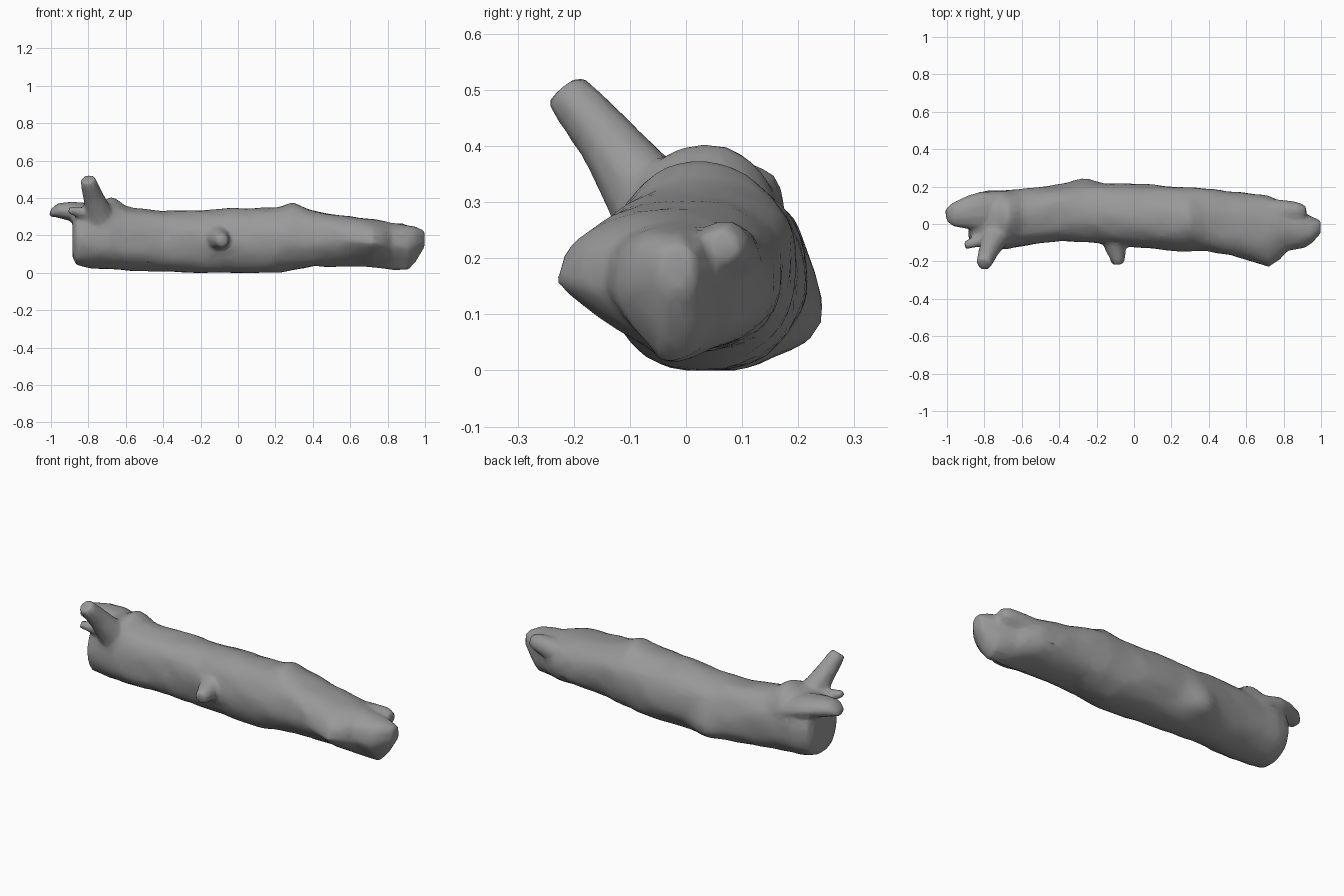
import bpy, bmesh, math
from mathutils import Vector, noise

bm = bmesh.new()


def ring_tube(rings):
    """Skin closed rings of points and cap both ends."""
    loops = [[bm.verts.new(p) for p in r] for r in rings]
    n = len(loops[0])
    for a, b in zip(loops, loops[1:]):
        for i in range(n):
            j = (i + 1) % n
            bm.faces.new((a[i], a[j], b[j], b[i]))
    bm.faces.new(loops[0][::-1])
    bm.faces.new(loops[-1])


def stub(points, flat=1.0, n=10):
    """Branch stub through points (x, y, z, radius); flat squeezes it."""
    d = (Vector(points[-1][:3]) - Vector(points[0][:3])).normalized()
    u = d.cross(Vector((0, 0, 1))).normalized()
    v = d.cross(u)
    ring_tube([[Vector((x, y, z)) + u * r * math.cos(2 * math.pi * i / n)
                + v * r * flat * math.sin(2 * math.pi * i / n) for i in range(n)]
               for x, y, z, r in points])


# Trunk: x, y min, y max, z min, z max
trunk = [
    (-0.885, -0.07, 0.12, 0.08, 0.30), (-0.865, -0.115, 0.16, 0.04, 0.34),
    (-0.78, -0.13, 0.18, 0.025, 0.365), (-0.68, -0.135, 0.185, 0.018, 0.375),
    (-0.60, -0.12, 0.19, 0.015, 0.35), (-0.40, -0.095, 0.21, 0.005, 0.335),
    (-0.20, -0.10, 0.215, 0.0, 0.335), (0.0, -0.125, 0.21, 0.0, 0.345),
    (0.20, -0.14, 0.20, 0.0, 0.345), (0.29, -0.145, 0.20, 0.01, 0.35),
    (0.40, -0.15, 0.19, 0.035, 0.335), (0.52, -0.17, 0.175, 0.035, 0.315),
    (0.63, -0.205, 0.165, 0.032, 0.295), (0.72, -0.23, 0.15, 0.028, 0.285),
    (0.78, -0.19, 0.125, 0.025, 0.275), (0.82, -0.145, 0.09, 0.02, 0.265),
    (0.91, -0.13, 0.06, 0.018, 0.255), (0.95, -0.105, 0.04, 0.06, 0.25),
    (0.998, -0.05, 0.02, 0.14, 0.225),
]
# Swellings: x, half length, angle round the trunk, half angle, height
swellings = [(-0.27, 0.08, -22, 25, 0.045), (0.30, 0.06, 95, 30, 0.03),
             (-0.67, 0.06, 85, 35, 0.035)]
N = 32
STEPS = 5
rings = []
for k in range((len(trunk) - 1) * STEPS + 1):
    i, t = divmod(k, STEPS)
    p, q = trunk[i], trunk[min(i + 1, len(trunk) - 1)]
    x, y0, y1, z0, z1 = [a + (b - a) * t / STEPS for a, b in zip(p, q)]
    ring = []
    for j in range(N):
        a = 2 * math.pi * j / N
        c, s = math.cos(a), math.sin(a)
        # Lumpy bark
        w = (1 + 0.05 * noise.noise(Vector((x * 5, c * 1.5, s * 1.5)))
             + 0.03 * noise.noise(Vector((x * 13, c * 2.5, s * 2.5 + 7))))
        y = (y0 + y1) / 2 + (y1 - y0) / 2 * math.copysign(abs(c) ** 0.9, c) * w
        z = (z0 + z1) / 2 + (z1 - z0) / 2 * math.copysign(abs(s) ** 0.9, s) * w
        for bx, bl, ba, bw, h in swellings:
            off = (math.degrees(a) - ba + 180) % 360 - 180
            g = h * math.exp(-((x - bx) / bl) ** 2 - (off / bw) ** 2)
            y, z = y + g * c, z + g * s
        # Undercut below the front bulge at the right end
        if c < 0 and s < 0:
            y += 0.22 * min(1, max(0, (x - 0.4) / 0.25)) * c * s * max(0, -y0 - 0.06)* 4
        ring.append((x, y, max(0, z)))
    rings.append(ring)
ring_tube(rings)

# Tall broken branch
stub([(-0.74, -0.02, 0.25, 0.10), (-0.75, -0.09, 0.34, 0.07),
      (-0.775, -0.14, 0.41, 0.055), (-0.795, -0.19, 0.47, 0.047),
      (-0.803, -0.217, 0.502, 0.04)])
# Thin twig beside the branch
stub([(-0.76, -0.06, 0.30, 0.05), (-0.83, -0.09, 0.32, 0.035),
      (-0.905, -0.115, 0.335, 0.022)], 0.9)
# Splintered left tip
stub([(-0.55, 0.07, 0.23, 0.09), (-0.70, 0.07, 0.28, 0.11),
      (-0.82, 0.07, 0.315, 0.105), (-0.90, 0.06, 0.33, 0.088),
      (-0.97, 0.05, 0.335, 0.065), (-1.006, 0.05, 0.32, 0.035)], 0.6)
# Splintered right ridge
stub([(0.55, 0.07, 0.18, 0.08), (0.80, 0.07, 0.21, 0.06),
      (0.88, 0.067, 0.22, 0.05), (0.92, 0.062, 0.22, 0.035)], 0.95)
# Front stub
stub([(-0.10, -0.05, 0.19, 0.08), (-0.10, -0.125, 0.18, 0.058),
      (-0.09, -0.17, 0.175, 0.046), (-0.085, -0.215, 0.17, 0.034)])

bmesh.ops.recalc_face_normals(bm, faces=bm.faces)
mesh = bpy.data.meshes.new("fallen_log")
bm.to_mesh(mesh)
bm.free()
log = bpy.data.objects.new("fallen_log", mesh)
bpy.context.collection.objects.link(log)

# Dark grey bark
bark = bpy.data.materials.new("dark_bark")
bark.diffuse_color = (0.32, 0.32, 0.32, 1)
mesh.materials.append(bark)

# Fuse all parts into one weathered skin
fuse = log.modifiers.new("fuse", 'REMESH')
fuse.mode = 'VOXEL'
fuse.voxel_size = 0.012
fuse.use_smooth_shade = True
soften = log.modifiers.new("soften", 'SMOOTH')
soften.factor = 0.5
soften.iterations = 4
# Coarsen to a broad-faceted outline
coarsen = log.modifiers.new("coarsen", 'DECIMATE')
coarsen.ratio = 0.12
